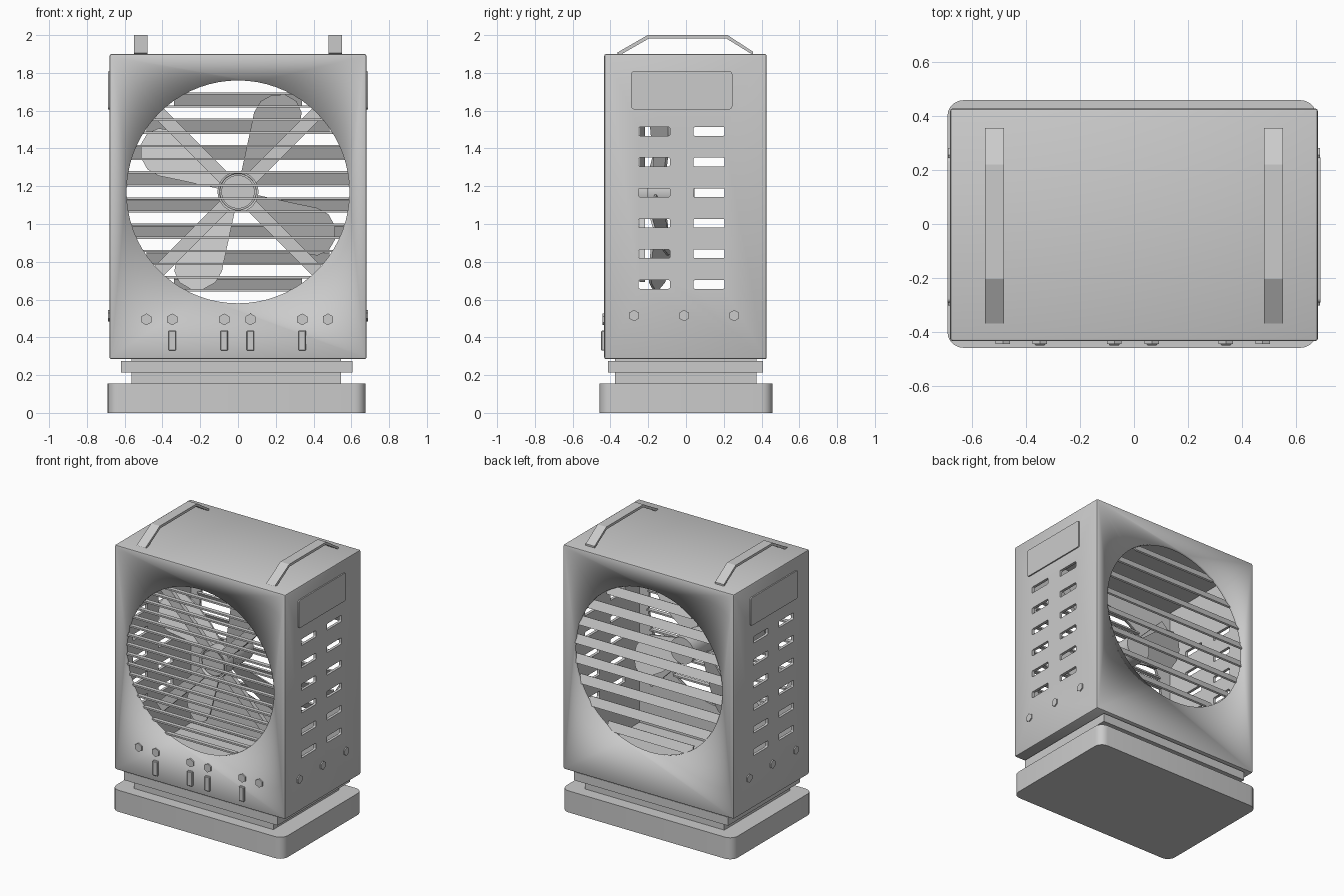
import bpy, bmesh, math
from mathutils import Matrix, Vector

if "Cube" in bpy.data.objects:
    bpy.data.objects.remove(bpy.data.objects["Cube"])

CZ, R = 1.17, 0.59          # fan axis height, opening radius
FRONT, BACK, SIDE = -0.433, 0.427, 0.68


def finish(name, bm, smooth=False):
    bmesh.ops.recalc_face_normals(bm, faces=bm.faces)
    me = bpy.data.meshes.new(name)
    bm.to_mesh(me)
    bm.free()
    ob = bpy.data.objects.new(name, me)
    bpy.context.collection.objects.link(ob)
    if smooth:
        bpy.ops.object.select_all(action='DESELECT')
        ob.select_set(True)
        bpy.context.view_layer.objects.active = ob
        bpy.ops.object.shade_smooth_by_angle(angle=math.radians(35))
    return ob


def add_box(bm, x, y, z, bevel=0, axis=None, segs=3, tilt=0):
    """Box from (min, max) ranges, bevelled on all edges or those along one axis."""
    lo, hi = Vector((x[0], y[0], z[0])), Vector((x[1], y[1], z[1]))
    m = (Matrix.Translation((lo + hi) / 2) @ Matrix.Rotation(tilt, 4, 'X')
         @ Matrix.Diagonal((*(hi - lo), 1)))
    vs = bmesh.ops.create_cube(bm, size=1, matrix=m)['verts']
    if bevel:
        es = {e for v in vs for e in v.link_edges}
        if axis is not None:
            es = {e for e in es
                  if abs((e.verts[0].co - e.verts[1].co).normalized()[axis]) > 0.9}
        bmesh.ops.bevel(bm, geom=list(es), offset=bevel, segments=segs,
                        profile=0.5, affect='EDGES')


def box(name, x, y, z, **kw):
    bm = bmesh.new()
    add_box(bm, x, y, z, **kw)
    return finish(name, bm, 'bevel' in kw)


def add_cyl(bm, r, centre, depth, axis, segs, spin=0):
    rot = Matrix.Rotation(math.pi / 2, 4, 'X' if axis == 'y' else 'Y')
    bmesh.ops.create_cone(bm, cap_ends=True, segments=segs, radius1=r, radius2=r, depth=depth,
                          matrix=Matrix.Translation(centre) @ rot @ Matrix.Rotation(spin, 4, 'Z'))


def cyl(name, r, y0, y1, segs=48):
    bm = bmesh.new()
    add_cyl(bm, r, (0, (y0 + y1) / 2, CZ), y1 - y0, 'y', segs)
    return finish(name, bm, True)


def cut(ob, cutter):
    md = ob.modifiers.new('cut', 'BOOLEAN')
    md.operation, md.solver, md.object = 'DIFFERENCE', 'EXACT', cutter
    me = bpy.data.meshes.new_from_object(
        ob.evaluated_get(bpy.context.evaluated_depsgraph_get()))
    ob.modifiers.clear()
    ob.data = me
    bpy.data.objects.remove(cutter)


# stepped base
box('base', (-0.69, 0.675), (-0.458, 0.458), (0, 0.155), bevel=0.06, axis=2, segs=5)
box('neck', (-0.565, 0.545), (-0.377, 0.372), (0.15, 0.295))
box('neck_plate', (-0.62, 0.605), (-0.413, 0.408), (0.215, 0.276))

# hollow housing with round openings front and back and slotted sides
housing = box('housing', (-SIDE, SIDE), (FRONT, BACK), (0.284, 1.9), bevel=0.01, segs=2)
cut(housing, box('inner_cutter', (-SIDE + 0.02, SIDE - 0.02),
                 (FRONT + 0.02, BACK - 0.02), (0.304, 1.88)))
cut(housing, cyl('opening_cutter', R, -1, 1, 72))
slot_z = [0.68 + 0.162 * i for i in range(6)]
bm = bmesh.new()
for z in slot_z:
    for y in (-0.168, 0.122):
        add_box(bm, (-1, 1), (y - 0.083, y + 0.083), (z - 0.023, z + 0.023), bevel=0.008, axis=0)
cut(housing, finish('slot_cutter', bm))

# thin horizontal grille in front
bm = bmesh.new()
for i in range(16):
    dz = (i - 7.5) * 0.0695
    w = math.sqrt(R * R - dz * dz) + 0.005
    add_box(bm, (-w, w), (FRONT + 0.003, FRONT + 0.033), (CZ + dz - 0.006, CZ + dz + 0.006))
finish('front_grille', bm)

# wide tilted louvres at the back
bm = bmesh.new()
for i in range(8):
    dz = (i - 3.5) * 0.14
    w = math.sqrt(R * R - dz * dz) + 0.01
    add_box(bm, (-w, w), (BACK - 0.028, BACK - 0.016), (CZ + dz - 0.032, CZ + dz + 0.032),
            tilt=math.radians(25))
finish('back_louvres', bm)

# motor and hub
cyl('motor', 0.095, -0.2, 0.045)
cyl('hub', 0.108, -0.265, -0.2)
bm = bmesh.new()
add_cyl(bm, 0.108, (0, -0.275, CZ), 0.03, 'y', 48)
ring = finish('hub_ring', bm, True)
cut(ring, cyl('ring_cutter', 0.096, -0.4, -0.1))
cyl('hub_cap', 0.088, -0.282, -0.26)

# crossed motor struts
bm = bmesh.new()
for i in range(4):
    m = (Matrix.Translation((0, -0.232, CZ)) @ Matrix.Rotation(math.radians(45 + 90 * i), 4, 'Y')
         @ Matrix.Translation((0.36, 0, 0)) @ Matrix.Diagonal((0.56, 0.03, 0.07, 1)))
    bmesh.ops.create_cube(bm, size=1, matrix=m)
finish('motor_struts', bm)

# four pitched blades, outlined with a smoothed profile
outline = [(0.01, 0.07), (0.06, 0.3), (0.085, 0.42), (0.12, 0.48), (0.18, 0.513), (0.25, 0.515),
           (0.31, 0.48), (0.337, 0.42), (0.325, 0.35), (0.27, 0.25), (0.18, 0.14), (0.07, 0.03)]
lean = math.radians(65)
radial = Vector((math.cos(lean), math.sin(lean)))
bm = bmesh.new()
for i in range(4):
    turn = Matrix.Rotation(math.radians(90 * i), 4, 'Y')
    layers = []
    for th in (-0.006, 0.006):
        layer = []
        for x, z in outline:
            t = x * radial.y - z * radial.x          # distance to the clockwise side
            p = turn @ Vector((x, t * 0.42 - 0.15 + th, z))
            layer.append(bm.verts.new(p + Vector((0, 0, CZ))))
        bm.faces.new(layer)
        layers.append(layer)
    a, b = layers
    n = len(outline)
    for k in range(n):
        bm.faces.new((a[k], a[(k + 1) % n], b[(k + 1) % n], b[k]))
finish('fan_blades', bm, True)

# bent strap handles on top
outer = [(-0.368, 1.905), (-0.203, 2.0), (0.22, 2.0), (0.355, 1.912)]
inner = [(0.355, 1.895), (0.214, 1.982), (-0.197, 1.982), (-0.345, 1.897)]
for side, x in (('left', -0.515), ('right', 0.515)):
    bm = bmesh.new()
    face = bm.faces.new([bm.verts.new((x - 0.035, y, z)) for y, z in outer + inner])
    ext = bmesh.ops.extrude_face_region(bm, geom=[face])['geom']
    bmesh.ops.translate(bm, vec=(0.07, 0, 0),
                        verts=[v for v in ext if isinstance(v, bmesh.types.BMVert)])
    finish(side + '_handle', bm)

# raised panel and hexagonal bolts on each side
for side, s in (('left', -1), ('right', 1)):
    box(side + '_panel', sorted((s * 0.67, s * 0.689)), (-0.29, 0.245), (1.607, 1.808),
        bevel=0.015, axis=0)
    bm = bmesh.new()
    for y in (-0.275, -0.01, 0.255):
        add_cyl(bm, 0.03, (s * 0.678, y, 0.515), 0.02, 'x', 6, math.pi / 2)
    finish(side + '_bolts', bm)

# front buttons and switches
bm = bmesh.new()
for x in (-0.485, -0.348, -0.073, 0.066, 0.34, 0.476):
    add_cyl(bm, 0.031, (x, FRONT, 0.495), 0.02, 'y', 6)
finish('front_buttons', bm)
bm = bmesh.new()
for x in (-0.348, -0.073, 0.066, 0.34):
    add_box(bm, (x - 0.02, x + 0.02), (FRONT - 0.016, FRONT + 0.01), (0.33, 0.435),
            bevel=0.004, segs=1)
finish('front_switches', bm)
